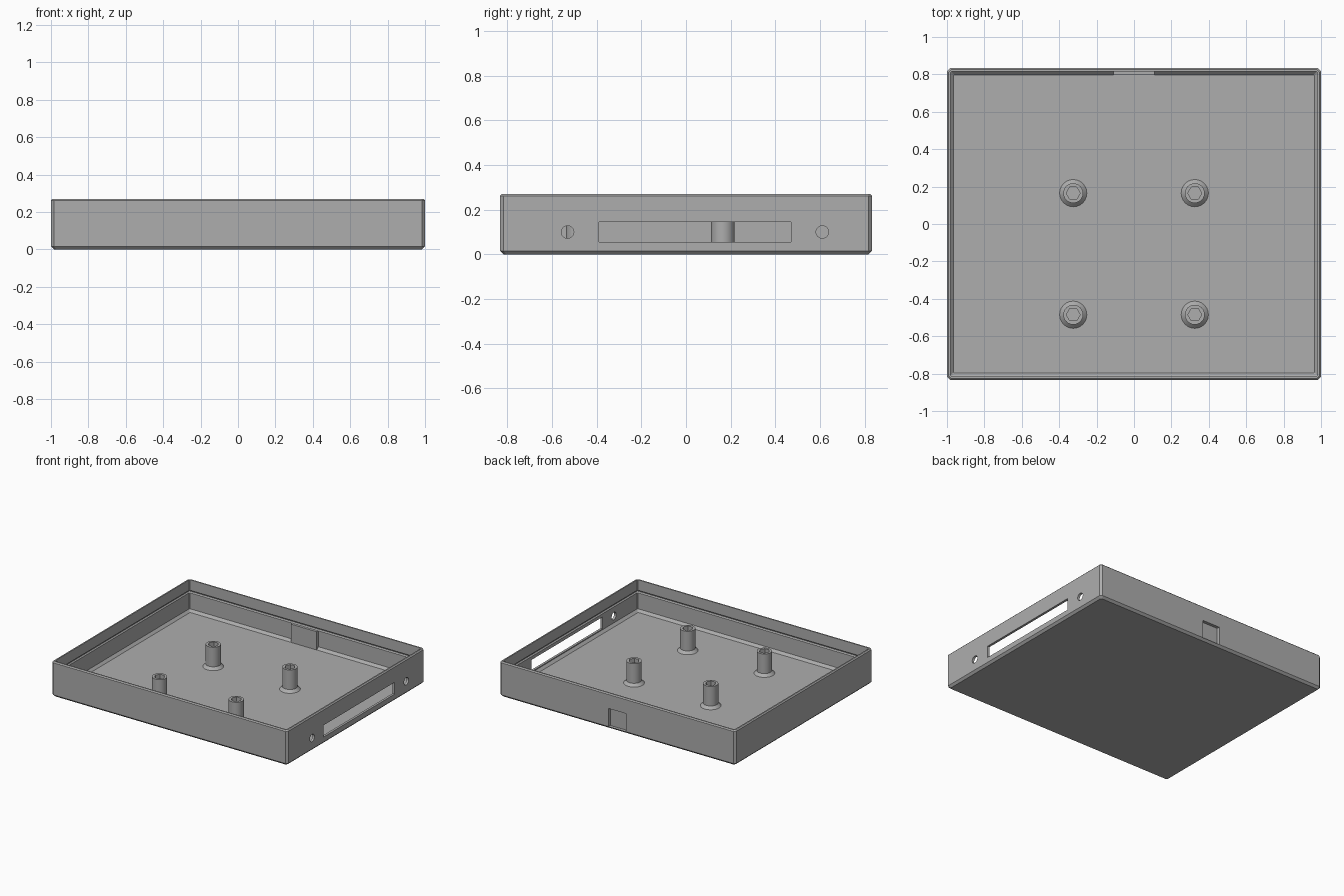
import bpy, bmesh, math
from mathutils import Matrix

if "Cube" in bpy.data.objects:
    bpy.data.objects.remove(bpy.data.objects["Cube"])

grey = bpy.data.materials.new("plastic grey")
grey.diffuse_color = (0.42, 0.42, 0.42, 1)
grey.use_nodes = True
grey.node_tree.nodes["Principled BSDF"].inputs["Base Color"].default_value = grey.diffuse_color

HX, HY = 1.0, 0.833      # half width and half depth of the tray
FLOOR, TOP = 0.03, 0.27


def finish(name, bm):
    bmesh.ops.recalc_face_normals(bm, faces=bm.faces)
    mesh = bpy.data.meshes.new(name)
    bm.to_mesh(mesh)
    bm.free()
    mesh.materials.append(grey)
    ob = bpy.data.objects.new(name, mesh)
    bpy.context.collection.objects.link(ob)
    return ob


def loft(name, sections, closed=False):
    """Skin a list of equal vertex rings, capping the ends."""
    bm = bmesh.new()
    rings = [[bm.verts.new(p) for p in s] for s in sections]
    n = len(rings[0])
    for a, b in zip(rings, rings[1:]):
        for i in range(n):
            j = (i + 1) % n
            bm.faces.new((a[i], a[j], b[j], b[i]))
    bm.faces.new(rings[0])
    bm.faces.new(rings[-1])
    return finish(name, bm)


def rect(inset, z, c):
    """Rectangle with corners cut by c, inset from the outer walls."""
    x, y = HX - inset, HY - inset
    return [(x, -y + c, z), (x, y - c, z), (x - c, y, z), (-x + c, y, z),
            (-x, y - c, z), (-x, -y + c, z), (-x + c, -y, z), (x - c, -y, z)]


def circle(r, z, n=24):
    return [(r * math.cos(2 * math.pi * i / n), r * math.sin(2 * math.pi * i / n), z)
            for i in range(n)]


def box(name, x0, x1, y0, y1, z0, z1):
    bm = bmesh.new()
    bmesh.ops.create_cube(bm, size=1)
    m = (Matrix.Translation(((x0 + x1) / 2, (y0 + y1) / 2, (z0 + z1) / 2))
         @ Matrix.Diagonal((x1 - x0, y1 - y0, z1 - z0, 1)))
    bm.transform(m)
    return finish(name, bm)


def boolean(target, tool, op):
    mod = target.modifiers.new(tool.name, 'BOOLEAN')
    mod.operation, mod.solver, mod.object = op, 'EXACT', tool
    tool.hide_render = True
    bpy.context.view_layer.objects.active = target
    bpy.ops.object.modifier_apply(modifier=mod.name)
    bpy.data.objects.remove(tool)


# Tray: bevelled outside, rim, snap groove, inner wall, bevelled floor
tray = loft("tray", [
    rect(0.016, 0, 0.012), rect(0, 0.016, 0.016), rect(0, TOP - 0.008, 0.016),
    rect(0.008, TOP, 0.013), rect(0.018, TOP, 0.006),
    rect(0.018, 0.19, 0.006), rect(0.010, 0.182, 0.006), rect(0.010, 0.178, 0.006),
    rect(0.018, 0.17, 0.006), rect(0.018, FLOOR + 0.018, 0.006),
    rect(0.036, FLOOR, 0.004)])

# Block inside the back wall, with a pry notch from outside
boolean(tray, box("latch_block", -0.11, 0.11, 0.796, 0.825, 0.02, 0.17), 'UNION')
boolean(tray, box("pry_notch", -0.075, 0.075, 0.81, 0.9, 0.016, 0.155), 'DIFFERENCE')

# Port slot and two screw holes in the right wall
boolean(tray, box("port_slot", 0.95, 1.05, -0.39, 0.47, 0.055, 0.145), 'DIFFERENCE')
for y in (-0.53, 0.61):
    bm = bmesh.new()
    bmesh.ops.create_cone(bm, cap_ends=True, segments=24, radius1=0.028,
                          radius2=0.028, depth=0.1)
    bm.transform(Matrix.Translation((1, y, 0.10)) @ Matrix.Rotation(math.pi / 2, 4, 'Y'))
    boolean(tray, finish("screw_hole", bm), 'DIFFERENCE')

# Standoff posts with flared feet and hexagonal sockets
for x in (-0.325, 0.325):
    for y in (-0.485, 0.165):
        post = loft("standoff_post", [
            circle(0.073, FLOOR - 0.005), circle(0.073, FLOOR),
            circle(0.053, FLOOR + 0.02), circle(0.053, 0.2)])
        boolean(post, loft("socket", [circle(0.037, 0.06, 6), circle(0.037, 0.25, 6)]),
                'DIFFERENCE')
        post.location = (x, y, 0)
        bpy.ops.object.select_all(action='DESELECT')
        post.select_set(True)
        bpy.context.view_layer.objects.active = post
        bpy.ops.object.shade_smooth_by_angle(angle=math.radians(30))
